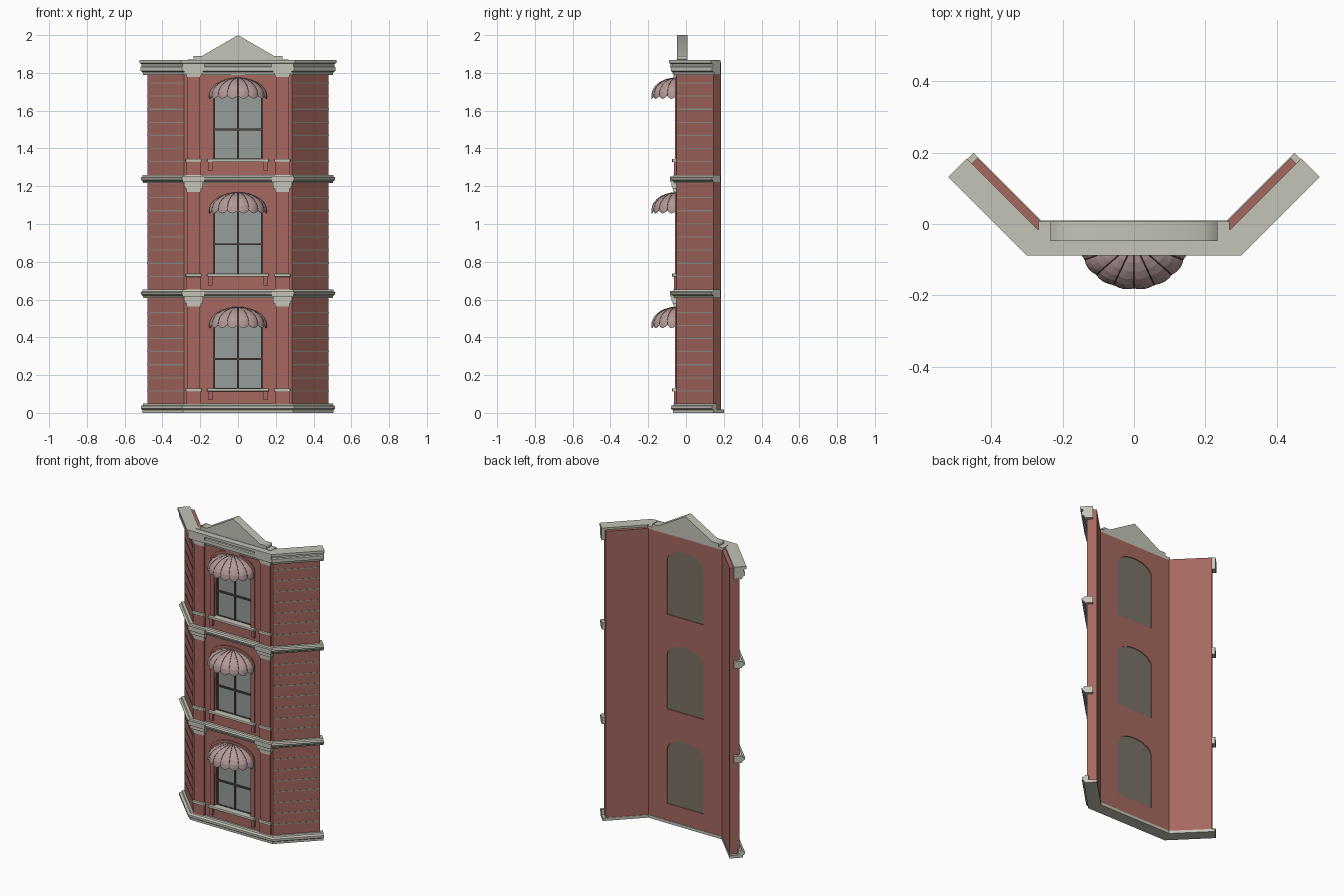
import bpy, bmesh, math
from mathutils import Vector

cube = bpy.data.objects.get("Cube")
if cube:
    bpy.data.objects.remove(cube, do_unlink=True)


def material(name, *rgb):
    lin = [((c / 255 + 0.055) / 1.055) ** 2.4 for c in rgb] + [1]
    m = bpy.data.materials.new(name)
    m.use_nodes = True
    m.diffuse_color = lin
    bsdf = next(n for n in m.node_tree.nodes if n.type == 'BSDF_PRINCIPLED')
    bsdf.inputs["Base Color"].default_value = lin
    bsdf.inputs["Roughness"].default_value = 0.8
    return m


BRICK = material("red brick", 166, 104, 96)
STONE = material("pale stone", 195, 195, 183)
MORTAR = material("grey mortar", 150, 148, 143)
GLASS = material("grey glass", 150, 158, 155)
FRAME = material("dark frame", 82, 72, 67)
BACKING = material("taupe backing", 122, 114, 103)
CANVAS = material("dusty pink canvas", 178, 153, 151)

FRONT, THICK, CORNER = -0.05, 0.057, 0.285   # wall face, wall depth, bend position
END_X, END_Y = 0.48, 0.145                   # outer end of each angled wing
D = math.sqrt(0.5)
MITRE = math.tan(math.pi / 8)
FLOOR = 0.607
BACK = FRONT + THICK


def finish(name, bm, mat):
    bmesh.ops.remove_doubles(bm, verts=bm.verts, dist=1e-5)
    bmesh.ops.recalc_face_normals(bm, faces=bm.faces)
    me = bpy.data.meshes.new(name)
    bm.to_mesh(me)
    bm.free()
    me.materials.clear()
    me.materials.append(mat)
    ob = bpy.data.objects.new(name, me)
    bpy.context.scene.collection.objects.link(ob)
    return ob


def box(name, mat, x, y, z, bevel=0):
    """Box between pairs of limits."""
    bm = bmesh.new()
    bmesh.ops.create_cube(bm, size=1)
    for v in bm.verts:
        v.co = [(a + b) / 2 + c * (b - a) for c, (a, b) in zip(v.co, (x, y, z))]
    ob = finish(name, bm, mat)
    if bevel:
        mod = ob.modifiers.new("Bevel", 'BEVEL')
        mod.width, mod.segments = bevel, 2
    return ob


def plate(name, mat, loops, y0, y1):
    """Upright filled outline in x and z, with inner loops as holes."""
    cu = bpy.data.curves.new(name, 'CURVE')
    cu.dimensions, cu.fill_mode = '2D', 'BOTH'
    cu.extrude = (y1 - y0) / 2
    for loop in loops:
        sp = cu.splines.new('POLY')
        sp.points.add(len(loop) - 1)
        for p, (x, z) in zip(sp.points, loop):
            p.co = (x, z, 0, 1)
        sp.use_cyclic_u = True
    tmp = bpy.data.objects.new(name + " outline", cu)
    me = bpy.data.meshes.new_from_object(tmp)
    bm = bmesh.new()
    bm.from_mesh(me)
    bpy.data.objects.remove(tmp)
    bpy.data.curves.remove(cu)
    bpy.data.meshes.remove(me)
    for v in bm.verts:
        v.co = (v.co.x, (y0 + y1) / 2 - v.co.z, v.co.y)
    return finish(name, bm, mat)


def prism(bm, rings):
    """Skin a list of equal closed rings and cap both ends."""
    rows = [[bm.verts.new(p) for p in ring] for ring in rings]
    n = len(rows[0])
    for a, b in zip(rows, rows[1:]):
        for i in range(n):
            bm.faces.new((a[i], a[(i + 1) % n], b[(i + 1) % n], b[i]))
    bm.faces.new(rows[0])
    bm.faces.new(rows[-1])


def wing_end(side, d, s):
    return side * (END_X + D * (d + s)), END_Y + D * (s - d)


def bend(side, d):
    return side * (CORNER + MITRE * d), FRONT - d


def moulding(name, mat, profile, z, s):
    """Sweep an offset and height profile round the bent facade."""
    rings = [[(*wing_end(-1, d, s), z + h) for d, h in profile],
             [(*bend(-1, d), z + h) for d, h in profile],
             [(*bend(1, d), z + h) for d, h in profile],
             [(*wing_end(1, d, s), z + h) for d, h in profile]]
    bm = bmesh.new()
    prism(bm, rings)
    return finish(name, bm, mat)


def arch(w, z0, spring, top, n=14):
    arc = [(w * math.cos(math.pi * i / n), spring + (top - spring) * math.sin(math.pi * i / n))
           for i in range(n + 1)]
    return [(w, z0)] + arc + [(-w, z0)]


def opening(z, inset=0):
    return arch(0.129 - inset, z + 0.125 + inset, z + 0.475, z + 0.55 - inset)


# Walls: pierced front and two angled wings
floors = [FLOOR * i for i in range(3)]
inner = CORNER - MITRE * THICK
TOP = 1.855
plate("front_wall", BRICK, [[(-inner, 0.004), (inner, 0.004), (inner, TOP), (-inner, TOP)]]
      + [opening(z) for z in floors], FRONT, BACK)
for side, label in ((1, "left"), (-1, "right")):
    outline = [(side * inner, FRONT), bend(side, 0), wing_end(side, 0, 0),
               wing_end(side, -THICK, 0), bend(side, -THICK)]
    bm = bmesh.new()
    prism(bm, [[(x, y, z) for x, y in outline] for z in (0.004, TOP)])
    finish(label + "_wing_wall", bm, BRICK)
    # Mortar courses on the wings
    for z in floors:
        for k in range(7):
            h = z + 0.113 + 0.0694 * k
            pts = [bend(side, 0.0015), wing_end(side, 0.0015, 0),
                   wing_end(side, -0.004, 0), bend(side, -0.004)]
            bm = bmesh.new()
            prism(bm, [[(x, y, v) for x, y in pts] for v in (h, h + 0.006)])
            finish(label + "_mortar_course", bm, MORTAR)

# Stone mouldings
moulding("base_plinth", STONE, [(-0.06, 0), (0.018, 0), (0.018, 0.014), (0.03, 0.022), (0.03, 0.036),
                                (0.016, 0.042), (0.012, 0.05), (-0.01, 0.05), (-0.01, 0.018),
                                (-0.06, 0.018)], 0, 0.018)
for z in floors[1:]:
    moulding("floor_cornice", STONE, [(-0.035, 0), (0.012, 0), (0.016, 0.01), (0.028, 0.017),
                                      (0.032, 0.03), (0.02, 0.034), (0.016, 0.044),
                                      (-0.035, 0.044)], z + 0.002, 0.018)
moulding("roof_cornice", STONE, [(-0.035, 0), (0.012, 0), (0.016, 0.014), (0.03, 0.02), (0.03, 0.042),
                                 (0.022, 0.046), (0.022, 0.056), (0.039, 0.062), (0.039, 0.078),
                                 (-0.035, 0.078)], 1.79, 0.02)

# Pediment on the roof edge
box("pediment_base", STONE, (-0.268, 0.268), (FRONT, BACK), (1.85, 1.87))
plate("pediment", STONE, [[(-0.235, 1.868), (0.235, 1.868), (0.235, 1.89), (0.19, 1.89),
                           (0, 2), (-0.19, 1.89), (-0.235, 1.89)]], FRONT + 0.002, BACK)


def awning(z, gores=8, steps=4, rings=7):
    """Half dome of bulging gores with a scalloped hem and thin ribs."""
    def point(t, f, drop=0):
        bulge = abs(math.sin(gores * t))
        r = math.sin(f) * (1 + 0.03 * bulge)
        return Vector((0.15 * r * math.cos(t), FRONT - 0.131 * r * math.sin(t),
                       z + 0.467 + 0.093 * math.cos(f) - drop * bulge))
    bm = bmesh.new()
    rows = []
    for j in range(rings + 2):
        f = math.pi / 2 * min(max(j, 0.15) / rings, 1)
        drop = 0.016 if j > rings else 0
        hem = Vector((0, 0, -0.002 if j > rings else 0))
        rows.append([bm.verts.new(point(math.pi * i / (gores * steps), f, drop) + hem)
                     for i in range(gores * steps + 1)])
    for a, b in zip(rows, rows[1:]):
        for i in range(gores * steps):
            bm.faces.new((a[i], b[i], b[i + 1], a[i + 1]))
    bm.faces.new(rows[0])
    ob = finish("awning", bm, CANVAS)
    mod = ob.modifiers.new("Thickness", 'SOLIDIFY')
    mod.thickness = 0.003
    cu = bpy.data.curves.new("awning_ribs", 'CURVE')
    cu.dimensions, cu.bevel_depth, cu.bevel_resolution = '3D', 0.0016, 0
    for g in range(1, gores):
        sp = cu.splines.new('POLY')
        sp.points.add(rings)
        for j, p in enumerate(sp.points):
            p.co = (*point(math.pi * g / gores, math.pi / 2 * max(j, 0.2) / rings), 1)
    cu.materials.append(FRAME)
    bpy.context.scene.collection.objects.link(bpy.data.objects.new("awning_ribs", cu))


# Each floor: window, surround, awning and pilasters
for z in floors:
    plate("window_glass", GLASS, [opening(z)], -0.025, -0.012)
    plate("window_backing", BACKING, [opening(z)], -0.012, 0.002)
    plate("window_frame", FRAME, [opening(z), opening(z, 0.007)], -0.034, -0.024)
    box("window_mullion", FRAME, (-0.005, 0.005), (-0.034, -0.024), (z + 0.128, z + 0.546))
    box("window_transom", FRAME, (-0.125, 0.125), (-0.033, -0.024), (z + 0.281, z + 0.291))
    rim = arch(0.157, z + 0.125, z + 0.49, z + 0.576)
    hole = arch(0.129, z + 0.125, z + 0.475, z + 0.55)
    plate("window_surround", BRICK, [rim + hole[::-1]], FRONT - 0.007, FRONT + 0.002)
    box("window_sill", STONE, (-0.163, 0.163), (FRONT - 0.024, -0.02), (z + 0.114, z + 0.13), 0.004)
    awning(z)
    for side in (1, -1):
        def span(c, w):
            return side * c - w, side * c + w
        box("sill_bracket", BRICK, span(0.147, 0.011), (FRONT - 0.014, FRONT), (z + 0.068, z + 0.115))
        box("pilaster_shaft", BRICK, span(0.235, 0.035), (FRONT - 0.009, FRONT), (z + 0.04, z + 0.57))
        box("pilaster_pedestal", BRICK, span(0.235, 0.039), (FRONT - 0.014, FRONT), (z + 0.04, z + 0.115))
        box("pilaster_band", STONE, span(0.235, 0.042), (FRONT - 0.022, FRONT), (z + 0.113, z + 0.13), 0.004)
        for low, high, w, d in ((0.563, 0.58, 0.038, 0.015), (0.58, 0.592, 0.046, 0.021),
                                (0.592, 0.615, 0.051, 0.028), (0.615, 0.645, 0.058, 0.036)):
            box("pilaster_capital", STONE, span(0.235, w), (FRONT - d, FRONT), (z + low, z + high))
